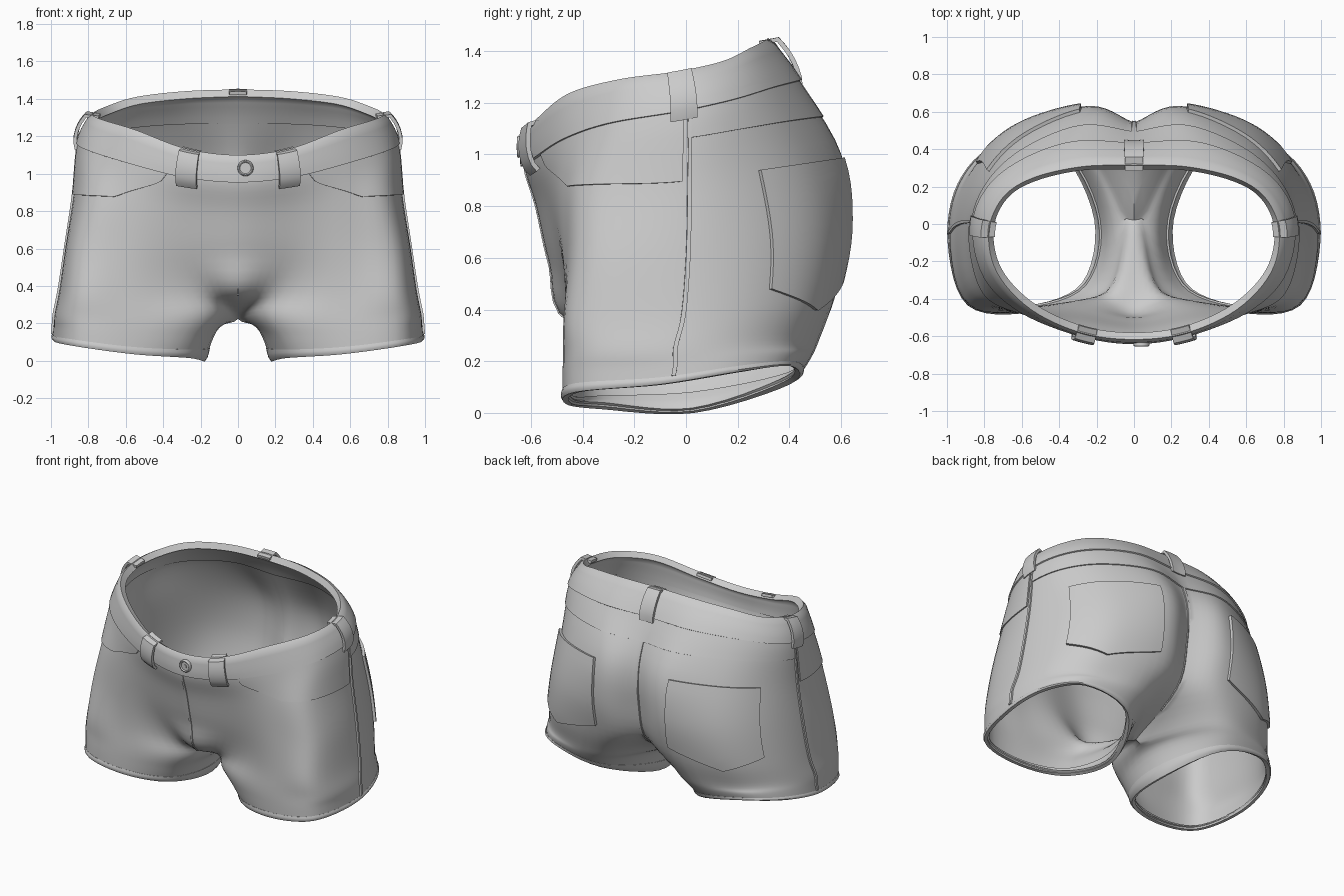
import bpy, bmesh, math
from mathutils import Vector

if "Cube" in bpy.data.objects:
    bpy.data.objects.remove(bpy.data.objects["Cube"])

# Cross-section profiles of one half: front centre -> side -> back centre
waist = [(0, -.615, 1.10), (.28, -.58, 1.135), (.55, -.455, 1.235), (.73, -.26, 1.29), (.775, -.04, 1.32),
         (.70, .14, 1.36), (.54, .245, 1.41), (.28, .305, 1.44), (0, .315, 1.45)]
band = [(0, -.625, .955), (.3, -.58, .985), (.6, -.46, 1.06), (.79, -.28, 1.12), (.85, -.02, 1.165),
        (.78, .18, 1.21), (.60, .33, 1.255), (.32, .43, 1.28), (0, .42, 1.28)]
hip = [(0, -.58, .80), (.3, -.535, .82), (.6, -.475, .86), (.81, -.36, .87), (.88, -.03, .88),
       (.80, .24, .93), (.595, .46, .97), (.25, .60, 1.0), (0, .53, 1.0)]
seat = [(0, -.53, .58), (.3, -.48, .58), (.6, -.47, .6), (.86, -.39, .6), (.92, -.04, .62),
        (.83, .28, .66), (.61, .52, .70), (.24, .63, .72), (0, .53, .72)]
thigh = [(0, -.45, .35), (.2, -.42, .37), (.57, -.465, .37), (.875, -.43, .37), (.955, -.06, .38),
         (.87, .27, .42), (.64, .505, .45), (.24, .575, .45), (0, .43, .42)]
crotch = [(0, .02, .225), (.13, -.37, .25), (.53, -.467, .22), (.885, -.43, .24), (.98, -.09, .25),
          (.90, .24, .28), (.67, .45, .28), (.28, .48, .27), (0, .02, .225)]
inner_leg = [(.115, .025, .175), (.205, -.355, .13), (.55, -.468, .13), (.885, -.43, .165), (.985, -.09, .18),
             (.92, .23, .22), (.71, .435, .23), (.335, .445, .195), (.115, .025, .175)]
hem = [(.185, .03, .0), (.26, -.33, .015), (.56, -.465, .035), (.885, -.43, .08), (.99, -.1, .11),
       (.94, .21, .16), (.74, .41, .18), (.39, .40, .11), (.185, .03, .0)]
ROWS = [[Vector(p) for p in r] for r in (waist, band, hip, seat, thigh, crotch, inner_leg, hem)]
CROTCH, HEM = 5, 7


def spline(p, t, first, last):
    """Catmull-Rom through p with given phantom end points."""
    i = max(0, min(len(p) - 2, math.floor(t)))
    q = [first] + p + [last]
    a, b, c, d = q[i:i + 4]
    t -= i
    return .5 * (2 * b + (c - a) * t + (2 * a - 5 * b + 4 * c - d) * t * t + (3 * b - a - 3 * c + d) * t ** 3)


def along(r, u):
    if r[0].x > 0:
        return spline(r, u, r[-2], r[1])
    return spline(r, u, Vector((-r[1].x, r[1].y, r[1].z)), 2 * r[-1] - r[-2])


def raw(u, v):
    c = [along(r, u) for r in ROWS]
    return spline(c, v, 2 * c[0] - c[1], 2 * c[-1] - c[-2])


def surf(u, v):
    """Point on the shorts: u runs round (0-8), v runs down (0-7)."""
    p = raw(u, v)
    if u <= 0 or u >= 8:
        if v >= CROTCH - 1e-6:
            p = (raw(0, v) + raw(8, v)) / 2
        if v <= CROTCH + 1e-6:
            p.x = 0
    p.x = max(p.x, 0)
    return p


def normal(u, v):
    e = .02
    du = raw(min(8, u + e), v) - raw(max(0, u - e), v)
    dv = raw(u, min(HEM, v + e)) - raw(u, max(0, v - e))
    n = dv.cross(du)
    if (u <= 0 or u >= 8) and v <= CROTCH:
        n.x = 0
    return n.normalized()


def finish(ob, angle=45):
    bpy.ops.object.select_all(action='DESELECT')
    ob.select_set(True)
    bpy.context.view_layer.objects.active = ob
    bpy.ops.object.convert(target='MESH')
    bpy.ops.object.shade_smooth_by_angle(angle=math.radians(angle))


def patch(name, u0, u1, v0, v1, nu, nv, off=0., thick=.02):
    """Cloth piece laid on the surface; v0, v1 may depend on s, off on t."""
    val = lambda f, x: f(x) if callable(f) else f
    bm = bmesh.new()
    g = []
    for i in range(nu + 1):
        s = i / nu
        u = u0 + (u1 - u0) * s
        a, b = val(v0, s), val(v1, s)
        col = []
        for j in range(nv + 1):
            v = a + (b - a) * j / nv
            n = normal(u, v)
            if u in (0, 8) and v > CROTCH:
                n = (normal(0, v) + normal(8, v)).normalized()
            col.append(bm.verts.new(surf(u, v) + n * val(off, j / nv)))
        g.append(col)
    for i in range(nu):
        for j in range(nv):
            bm.faces.new((g[i][j], g[i][j + 1], g[i + 1][j + 1], g[i + 1][j]))
    bmesh.ops.remove_doubles(bm, verts=bm.verts, dist=1e-4)
    me = bpy.data.meshes.new(name)
    bm.to_mesh(me)
    bm.free()
    ob = bpy.data.objects.new(name, me)
    bpy.context.collection.objects.link(ob)
    ob.modifiers.new("mirror", 'MIRROR').merge_threshold = .001
    m = ob.modifiers.new("cloth", 'SOLIDIFY')
    m.thickness, m.offset = thick, -1
    finish(ob)
    return ob


# Main shell, waistband and leg cuffs
patch("shorts_body", 0, 8, .8, HEM, 48, 31, 0, .022)
patch("waistband", 0, 8, 0, 1, 48, 6, lambda t: .016 if t > .1 else .002, .045)
patch("leg_cuff", 0, 8, 6.6, HEM, 48, 3, lambda t: (.002, .006, .007, .001)[round(t * 3)], .035)

# Yoke and pockets
patch("back_yoke", 4.1, 8, .98, lambda s: 1.4 + .15 * s, 24, 4, .007, .013)
patch("front_pocket_facing", 1.25, 4.05, .98,
      lambda s: 1.0 + .95 * min(1, s / .35) ** .5, 28, 5, .008, .013)
patch("back_pocket", 5.17, 6.87, lambda s: 2.0 + .05 * s,
      lambda s: 3.75 + .5 * (1 - abs(2 * s - 1)), 16, 10, .018, .024)

# Seams: side, fly and seat
patch("side_seam", 4.12, 4.17, 1, 6.6, 1, 28, .011, .016)
patch("fly_seam", 0, .025, 1, 4.0, 1, 16, .005, .011)
patch("seat_seam", 7.95, 8, 1, 4.4, 1, 18, .006, .011)


# Belt loops arch away from the waistband
def arch(t):
    return .016 + .03 * math.sin(math.pi * min(1, .12 + t * .88)) ** .6


for name, a, b, low in (("front_belt_loop", .72, 1.08, 1.33),
                        ("side_belt_loop", 3.85, 4.27, 1.15),
                        ("back_belt_loop", 7.83, 8, 1.12)):
    patch(name, a, b, -.04, low, 3, 8, arch, .018)


# Waist button: disc, raised rim and stud
def turn_to_front(ob, name):
    ob.name = name
    finish(ob)


tilt = (math.pi / 2, 0, 0)
for name, r, d, y in (("button_disc", .042, .02, -.638), ("button_stud", .013, .03, -.64)):
    bpy.ops.mesh.primitive_cylinder_add(vertices=20, radius=r, depth=d, location=(.04, y, 1.03), rotation=tilt)
    turn_to_front(bpy.context.object, name)
bpy.ops.mesh.primitive_torus_add(major_radius=.036, minor_radius=.007, major_segments=20, minor_segments=8,
                                 location=(.04, -.647, 1.03), rotation=tilt)
turn_to_front(bpy.context.object, "button_rim")
